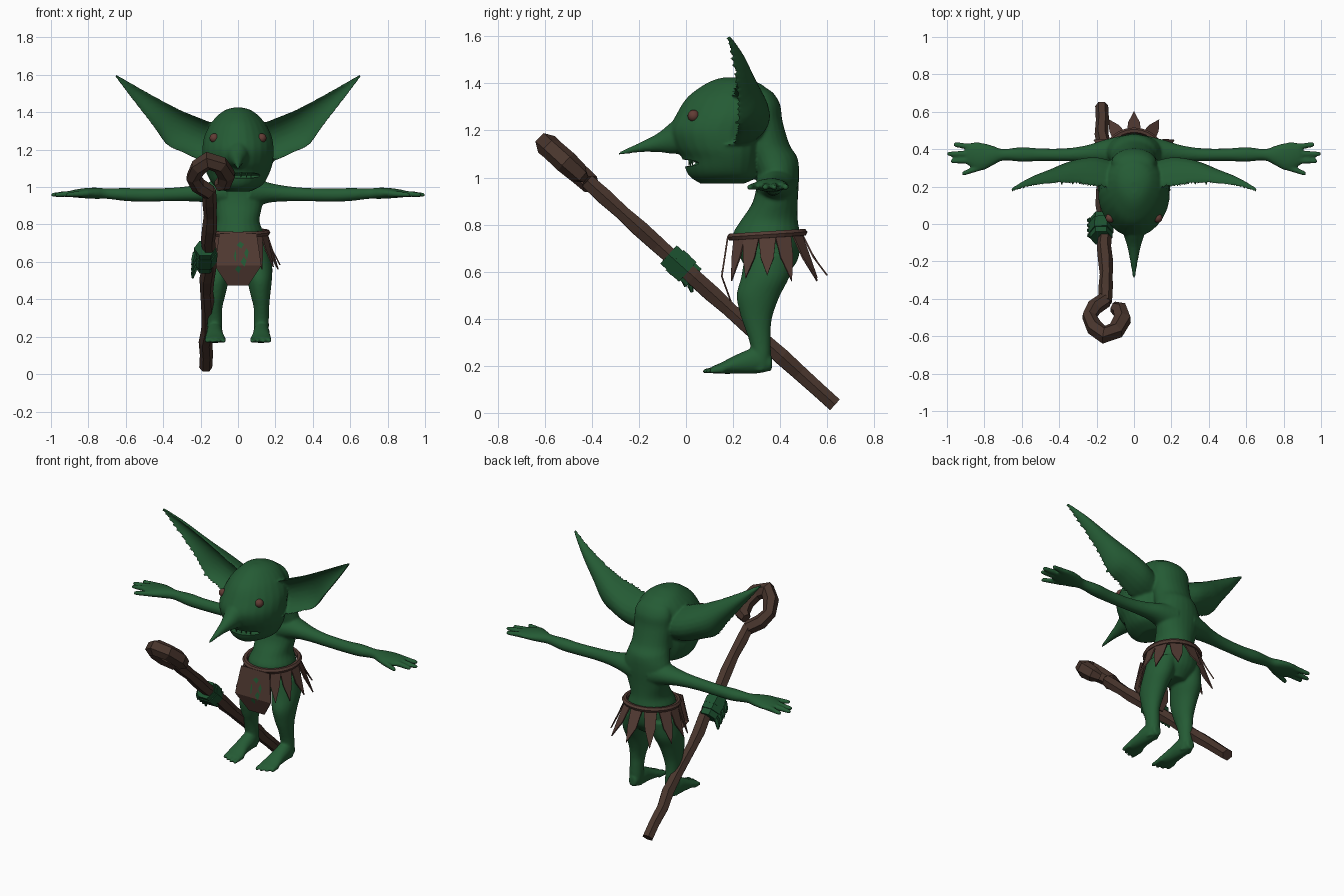
import bpy, bmesh, math, random
from mathutils import Vector

random.seed(4)
if "Cube" in bpy.data.objects:
    bpy.data.objects.remove(bpy.data.objects["Cube"])


def material(name, rgb):
    m = bpy.data.materials.new(name)
    m.use_nodes = True
    m.diffuse_color = (*rgb, 1)
    bsdf = m.node_tree.nodes["Principled BSDF"]
    bsdf.inputs["Base Color"].default_value = (*rgb, 1)
    bsdf.inputs["Roughness"].default_value = 0.8
    return m


GREEN = material("skin green", (0.018, 0.105, 0.035))
FIST = material("dark green", (0.012, 0.085, 0.03))
WOOD = material("wood brown", (0.066, 0.036, 0.026))
LEATHER = material("leather brown", (0.085, 0.043, 0.033))
EYE = material("eye red brown", (0.12, 0.045, 0.035))


def make_object(name, bm, mat):
    bmesh.ops.recalc_face_normals(bm, faces=bm.faces)
    me = bpy.data.meshes.new(name)
    bm.to_mesh(me)
    bm.free()
    me.materials.append(mat)
    ob = bpy.data.objects.new(name, me)
    bpy.context.collection.objects.link(ob)
    return ob


def apply_modifiers(ob):
    bpy.ops.object.select_all(action='DESELECT')
    ob.select_set(True)
    bpy.context.view_layer.objects.active = ob
    bpy.ops.object.convert(target='MESH')


def resample(rows, steps=4):
    # Smooth interpolation between neighbouring sections
    out = []
    for i in range(len(rows) - 1):
        a, b, c, d = (rows[max(i - 1, 0)], rows[i], rows[i + 1], rows[min(i + 2, len(rows) - 1)])
        for k in range(steps):
            t = k / steps
            out.append([q + 0.5 * t * (r - p + t * (2 * p - 5 * q + 4 * r - s + t * (3 * (q - r) + s - p)))
                        for p, q, r, s in zip(a, b, c, d)])
    return out + [list(rows[-1])]


def skin(bm, rings):
    loops = [[bm.verts.new(p) for p in ring] for ring in rings]
    n = len(loops[0])
    for a, b in zip(loops, loops[1:]):
        for i in range(n):
            bm.faces.new((a[i], a[(i + 1) % n], b[(i + 1) % n], b[i]))
    bm.faces.new(loops[0])
    bm.faces.new(loops[-1])


def loft(bm, axis, rows, side=1, taper=0, n=24):
    # Rows: position on axis, two centre coordinates, two radii
    rings = []
    for t, c1, c2, r1, r2 in resample(rows):
        ring = []
        for i in range(n):
            a = 2 * math.pi * i / n
            p = c1 + r1 * math.cos(a) * (1 + taper * math.sin(a))
            q = c2 + r2 * math.sin(a)
            x, y, z = {'x': (t, p, q), 'y': (p, t, q), 'z': (p, q, t)}[axis]
            ring.append((x * side, y, z))
        rings.append(ring)
    skin(bm, rings)


def upright(bm, rows, side=1, taper=0):
    # Rows: height, centre x, front y, back y, half width
    loft(bm, 'z', [(z, x, (f + b) / 2, w, (b - f) / 2) for z, x, f, b, w in rows], side, taper)


# Body: all skin parts are fused into one smooth surface
body = bmesh.new()
upright(body, [(.58, 0, .28, .42, .07), (.64, 0, .24, .47, .13), (.70, 0, .215, .485, .145),
               (.76, 0, .2, .485, .135), (.82, 0, .235, .475, .115), (.9, 0, .285, .475, .13),
               (1, 0, .3, .48, .15), (1.08, 0, .27, .475, .13), (1.14, 0, .25, .44, .12),
               (1.24, 0, .25, .41, .12), (1.31, 0, .25, .4, .12), (1.36, 0, .26, .37, .095),
               (1.385, 0, .28, .33, .04)])
# Head
upright(body, [(.975, 0, .06, .25, .06), (1, 0, .02, .3, .115), (1.03, 0, .0, .31, .145),
               (1.08, 0, -.015, .32, .17), (1.13, 0, -.05, .33, .185), (1.2, 0, -.07, .34, .19),
               (1.27, 0, -.04, .36, .18), (1.34, 0, .005, .36, .145), (1.39, 0, .07, .33, .1),
               (1.415, 0, .12, .27, .06), (1.425, 0, .16, .23, .02)], taper=.12)
# Nose
loft(body, 'y', [(-.29, 0, 1.1, .006, .006), (-.2, 0, 1.127, .02, .02), (-.12, 0, 1.148, .036, .04),
                 (-.04, 0, 1.175, .06, .075), (.06, 0, 1.2, .08, .09)])

for s in (1, -1):
    # Leg
    upright(body, [(.68, .085, .25, .46, .08), (.58, .105, .235, .44, .078), (.5, .115, .215, .4, .066),
                   (.42, .12, .23, .37, .052), (.36, .125, .25, .36, .042), (.3, .125, .27, .36, .04),
                   (.24, .125, .28, .36, .04), (.18, .125, .28, .35, .035)], s)
    # Foot and toes
    loft(body, 'y', [(.365, .125, .21, .025, .03), (.3, .125, .222, .042, .055), (.22, .125, .208, .046, .042),
                     (.15, .122, .19, .056, .024), (.11, .122, .183, .052, .014)], s)
    for dx, tip in ((-.042, .07), (-.014, .075), (.014, .085), (.042, .1)):
        loft(body, 'y', [(.16, .122 + dx, .185, .016, .016), (.12, .122 + dx, .182, .015, .015),
                         (tip, .122 + dx * 1.1, .176, .009, .009)], s, n=10)
    # Arm and palm
    loft(body, 'x', [(.06, .385, .97, .09, .085), (.16, .385, .97, .065, .055), (.25, .377, .965, .045, .042),
                     (.36, .37, .96, .035, .036), (.5, .37, .957, .034, .035), (.6, .372, .96, .039, .035),
                     (.7, .37, .965, .031, .028), (.76, .365, .967, .055, .03), (.82, .36, .967, .075, .027),
                     (.88, .372, .965, .062, .02), (.9, .375, .963, .05, .014)], s)
    # Fingers and thumb
    for x0, y0, x1, y1 in ((.85, .41, .965, .425), (.86, .375, .998, .375), (.86, .34, .98, .336),
                           (.8, .31, .92, .268)):
        rows = []
        for t, r in ((0, .019), (.5, .016), (.9, .013), (1, .008)):
            rows.append((x0 + (x1 - x0) * t, y0 + (y1 - y0) * t, .966 - .008 * t, r, r))
        loft(body, 'x', rows, s, n=10)
    # Ear: convex behind, hollow in front
    rings = []
    for x, top, low, f, b in resample([(.1, 1.33, 1.12, .17, .32), (.2, 1.37, 1.14, .17, .345),
                                       (.3, 1.41, 1.185, .19, .335), (.38, 1.45, 1.225, .2, .31),
                                       (.45, 1.487, 1.32, .2, .28), (.55, 1.543, 1.45, .19, .24),
                                       (.655, 1.603, 1.588, .165, .182)]):
        ring = []
        for i in range(24):
            a = 2 * math.pi * i / 24
            depth = abs(math.sin(a)) * (b - f)
            y = f + .012 + depth if i < 12 else f + depth * .6
            ring.append((s * x, y, (top + low) / 2 + (top - low) / 2 * math.cos(a)))
        rings.append(ring)
    skin(body, rings)

body = make_object("body", body, GREEN)
m = body.modifiers.new("fuse", 'REMESH')
m.mode = 'VOXEL'
m.voxel_size = .0075
m = body.modifiers.new("soften", 'SMOOTH')
m.factor, m.iterations = .5, 4

# Mouth slit
bm = bmesh.new()
bmesh.ops.create_uvsphere(bm, u_segments=24, v_segments=12, radius=1)
bmesh.ops.scale(bm, vec=(.12, .08, .016), verts=bm.verts)
bmesh.ops.translate(bm, vec=(.01, .02, 1.062), verts=bm.verts)
cutter = make_object("mouth_cutter", bm, GREEN)
cutter.hide_render = True
m = body.modifiers.new("mouth", 'BOOLEAN')
m.object, m.operation, m.solver = cutter, 'DIFFERENCE', 'EXACT'
apply_modifiers(body)
bpy.ops.object.shade_smooth_by_angle(angle=math.radians(50))
bpy.data.objects.remove(cutter)

# Teeth
bm = bmesh.new()
for x in (-.05, -.02, .015, .045, .07):
    loft(bm, 'z', [(1.085, x, .015 + 3 * x * x, .008, .008), (1.052, x, .012 + 3 * x * x, .002, .002)], n=6)
make_object("teeth", bm, GREEN)

# Eyes
for s, name in ((1, "left_eye"), (-1, "right_eye")):
    bm = bmesh.new()
    bmesh.ops.create_uvsphere(bm, u_segments=16, v_segments=10, radius=.025)
    bmesh.ops.translate(bm, vec=(s * .127, .032, 1.262), verts=bm.verts)
    ob = make_object(name, bm, EYE)
    ob.data.polygons.foreach_set("use_smooth", [True] * len(ob.data.polygons))


# Skirt: belt, hanging strips and front flap
def waist(a, out=0, z=.75):
    return Vector(((.157 + out) * math.sin(a), .345 - (.155 + out) * math.cos(a), z))


def tube(name, pts, radii, mat, sides=1, cyclic=False):
    cu = bpy.data.curves.new(name, 'CURVE')
    cu.dimensions = '3D'
    cu.bevel_depth, cu.bevel_resolution, cu.use_fill_caps = 1, sides, True
    sp = cu.splines.new('POLY')
    sp.points.add(len(pts) - 1)
    for p, co, r in zip(sp.points, pts, radii):
        p.co, p.radius = (*co, 1), r
    sp.use_cyclic_u, sp.use_smooth = cyclic, False
    cu.materials.append(mat)
    ob = bpy.data.objects.new(name, cu)
    bpy.context.collection.objects.link(ob)
    apply_modifiers(ob)


belt = [waist(2 * math.pi * i / 28, 0, .757 - .01 * math.cos(2 * math.pi * i / 28)) for i in range(28)]
tube("belt", belt, [.016] * 28, LEATHER, cyclic=True)

bm = bmesh.new()
for i, deg in enumerate((40, 64, 90, 116, 148, 180, 212, 244, 270, 296, 320)):
    a = math.radians(deg)
    w = math.radians(14)
    flare = .035 + .065 * (1 - math.cos(a)) / 2
    tip = waist(a, flare, .56 + .012 * (i % 3))
    pts = [waist(a - w, 0, .755), waist(a + w, 0, .755), waist(a + w * .62, flare * .45, .66), tip,
           waist(a - w * .62, flare * .45, .66)]
    bm.faces.new([bm.verts.new(p) for p in pts])
rows = [[bm.verts.new((x, y, z)) for x in (-w, w)] for w, y, z in
        ((.1, .178, .75), (.125, .152, .58), (.055, .19, .475))]
for a, b in zip(rows, rows[1:]):
    bm.faces.new((a[0], a[1], b[1], b[0]))
skirt = make_object("skirt", bm, LEATHER)
m = skirt.modifiers.new("thickness", 'SOLIDIFY')
m.thickness, m.offset = .007, 0
apply_modifiers(skirt)

# Torn patches on the flap
bm = bmesh.new()
for x, z, w, h in ((.012, .69, .02, .018), (.045, .645, .012, .03), (.03, .6, .016, .026),
                   (.0, .56, .016, .02), (-.015, .63, .006, .035)):
    pts = [(x - w, z), (x, z + h), (x + w, z + h * .3), (x + w * .3, z - h)]
    bm.faces.new([bm.verts.new((px, .152 + .153 * max(pz - .58, 0) + .36 * max(.58 - pz, 0) - .006, pz)) for px, pz in pts])
make_object("flap_patches", bm, GREEN)

# Staff with crooked head
low, top = Vector((-.168, .632, .035)), Vector((-.153, -.42, .985))
along = (top - low).normalized()
pts, radii = [], []
for i in range(15):
    jitter = Vector((random.uniform(-.009, .009), 0, 0))
    pts.append(low.lerp(top, i / 14) + jitter)
    radii.append(.034 + random.uniform(0, .007))
tube("staff_shaft", pts, radii, WOOD)
crook = [(0, -.02), (-.06, .035), (-.088, .1), (-.06, .18), (-.01, .232), (.055, .2), (.09, .12),
         (.075, .05), (.04, .03)]
tube("staff_crook", [top + Vector((u, 0, 0)) + along * v for u, v in crook],
     [.042, .044, .04, .046, .05, .048, .05, .045, .03], WOOD)

# Fist gripping the staff
grip = low.lerp(top, .62) + Vector((-.018, 0, 0))
for i in range(4):
    c = grip + along * (.036 * i - .054)
    r = (.056, .064, .066, .06)[i]
    tube(f"gripping_finger_{i + 1}", [c - along * .019, c + along * .019], [r, r], FIST)
    tip = c + Vector((-.05, 0, -.01))
    tube(f"knuckle_{i + 1}", [tip, tip + Vector((-.012, 0, -.04)), tip + Vector((-.016, .005, -.065))],
         [.017, .014, .006], FIST)
